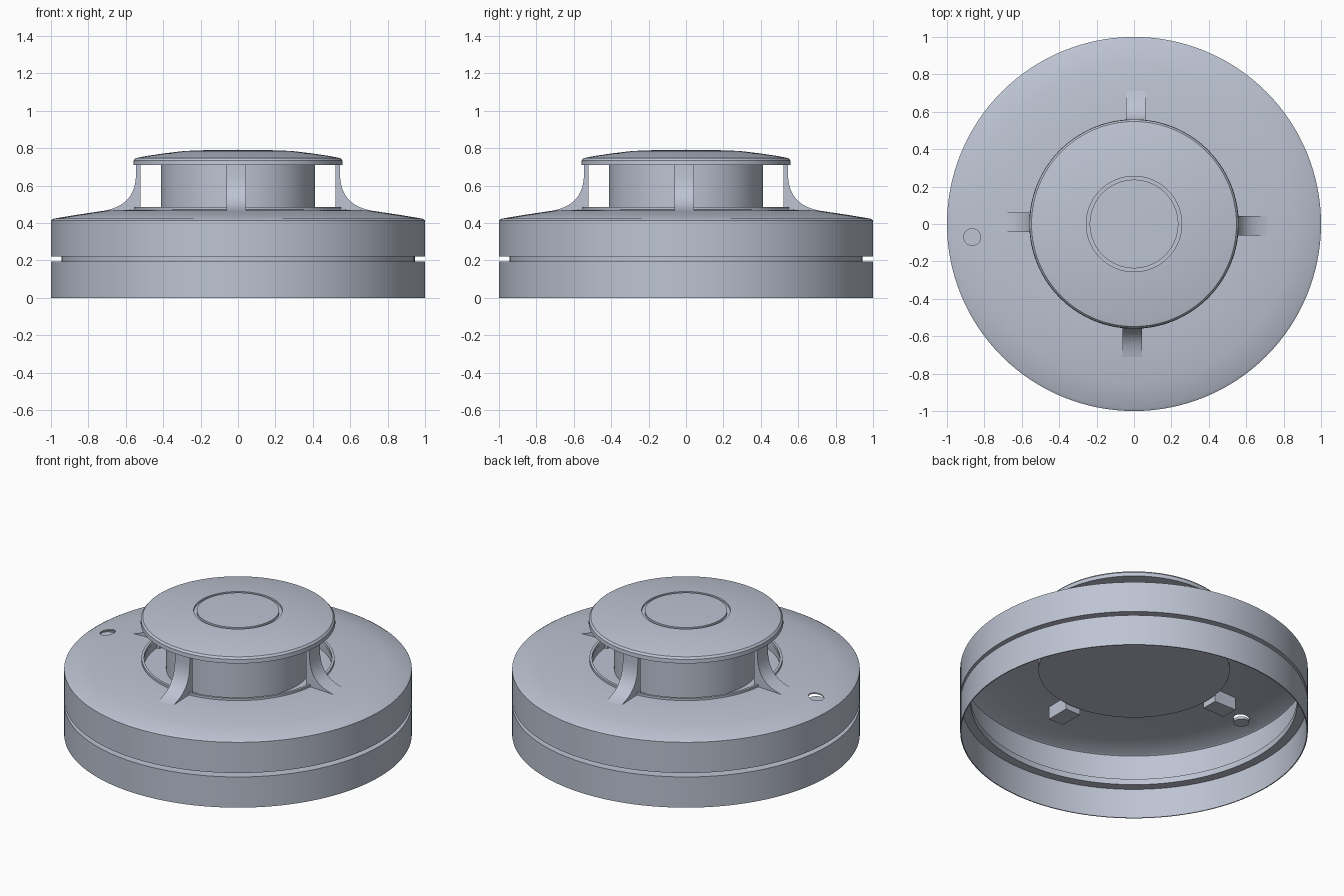
import bpy
import bmesh
import math
from mathutils import Matrix, Vector

default = bpy.data.objects.get("Cube")
if default:
    bpy.data.objects.remove(default, do_unlink=True)

# One colour for the whole housing
grey = bpy.data.materials.new("blue_grey_plastic")
grey.use_nodes = True
COLOUR = (0.51, 0.55, 0.65, 1)
grey.diffuse_color = COLOUR
grey.node_tree.nodes["Principled BSDF"].inputs["Base Color"].default_value = COLOUR


def finish(name, bm):
    """Turn a bmesh into a shaded object."""
    bmesh.ops.recalc_face_normals(bm, faces=bm.faces)
    mesh = bpy.data.meshes.new(name)
    bm.to_mesh(mesh)
    bm.free()
    mesh.materials.append(grey)
    obj = bpy.data.objects.new(name, mesh)
    bpy.context.collection.objects.link(obj)
    return obj


def shade(obj):
    bpy.ops.object.select_all(action='DESELECT')
    obj.select_set(True)
    bpy.context.view_layer.objects.active = obj
    bpy.ops.object.shade_smooth_by_angle(angle=math.radians(28))


def lathe(name, profile, closed=False, steps=128):
    """Spin an (r, z) profile round the z axis."""
    bm = bmesh.new()
    verts = [bm.verts.new((r, 0, z)) for r, z in profile]
    edges = [bm.edges.new(p) for p in zip(verts, verts[1:])]
    if closed:
        edges.append(bm.edges.new((verts[-1], verts[0])))
    bmesh.ops.spin(bm, geom=verts + edges, cent=(0, 0, 0), axis=(0, 0, 1),
                   angle=math.tau, steps=steps, use_duplicate=False)
    bmesh.ops.remove_doubles(bm, verts=bm.verts, dist=0.0003)
    return finish(name, bm)


def cylinder(name, radius, bottom, top, x=0, y=0, segments=96):
    bm = bmesh.new()
    bmesh.ops.create_cone(bm, cap_ends=True, segments=segments, radius1=radius,
                          radius2=radius, depth=top - bottom,
                          matrix=Matrix.Translation((x, y, (top + bottom) / 2)))
    return finish(name, bm)


# Thin shell: base ring, groove, upper ring, sloping top and raised lip
outer = [(1, 0), (1, 0.195), (0.945, 0.195), (0.945, 0.22), (1, 0.22),
         (1, 0.415), (0.985, 0.424), (0.85, 0.446), (0.71, 0.467),
         (0.555, 0.472), (0.555, 0.486)]
inner = [(0.54, 0.486), (0.54, 0.464), (0.71, 0.459), (0.85, 0.438),
         (0.985, 0.416), (0.994, 0.41), (0.994, 0.226), (0.939, 0.226),
         (0.939, 0.189), (0.994, 0.189), (0.994, 0)]
body = lathe("body_shell", outer + inner, closed=True)

# Indicator hole with its recessed lamp
LAMP = Vector((-0.865, -0.07))
cutter = cylinder("indicator_cutter", 0.045, 0.36, 0.6, LAMP.x, LAMP.y, 32)
cutter.hide_render = True
cutter.hide_viewport = True
cut = body.modifiers.new("indicator_hole", 'BOOLEAN')
cut.operation = 'DIFFERENCE'
cut.solver = 'EXACT'
cut.object = cutter
shade(body)
shade(cylinder("indicator_lamp", 0.045, 0.41, 0.426, LAMP.x, LAMP.y, 32))

# Recessed well round the sensing chamber
shade(lathe("chamber_well", [(0, 0.41), (0.55, 0.41), (0.55, 0.48),
                             (0.543, 0.48), (0.543, 0.418), (0, 0.418)]))

# Sensing chamber
shade(cylinder("sensing_chamber", 0.413, 0.415, 0.715))

# Domed cap with a ring groove round the centre button
shade(lathe("domed_cap", [(0, 0.71), (0.56, 0.71), (0.558, 0.735), (0.548, 0.747),
                          (0.5, 0.757), (0.4, 0.772), (0.3, 0.784), (0.255, 0.787),
                          (0.255, 0.775), (0.237, 0.775), (0.237, 0.788),
                          (0.12, 0.791), (0, 0.792)]))

# Four flared arms, each set a little off the centre line
curve = [Vector((0.545, 0.72))]
bend = [Vector(p) for p in ((0.545, 0.67), (0.545, 0.55), (0.6, 0.49), (0.71, 0.467))]
for i in range(15):
    t = i / 14
    weights = ((1 - t) ** 3, 3 * t * (1 - t) ** 2, 3 * t * t * (1 - t), t ** 3)
    curve.append(sum((p * w for p, w in zip(bend, weights)), Vector((0, 0))))
side = [Vector((0.52, 0.72))] + curve + [Vector(p) for p in
        ((0.71, 0.38), (0.557, 0.38), (0.557, 0.42), (0.52, 0.42))]

for label, turn in (("left", 0), ("back", 1), ("right", 2), ("front", 3)):
    bm = bmesh.new()
    face = bm.faces.new([bm.verts.new((p.x, -0.062, p.y)) for p in side])
    grown = bmesh.ops.extrude_face_region(bm, geom=[face])["geom"]
    bmesh.ops.translate(bm, vec=(0, 0.105, 0),
                        verts=[g for g in grown if isinstance(g, bmesh.types.BMVert)])
    bmesh.ops.rotate(bm, verts=bm.verts, cent=(0, 0, 0),
                     matrix=Matrix.Rotation(turn * math.pi / 2, 3, 'Z'))
    shade(finish(label + "_arm", bm))
